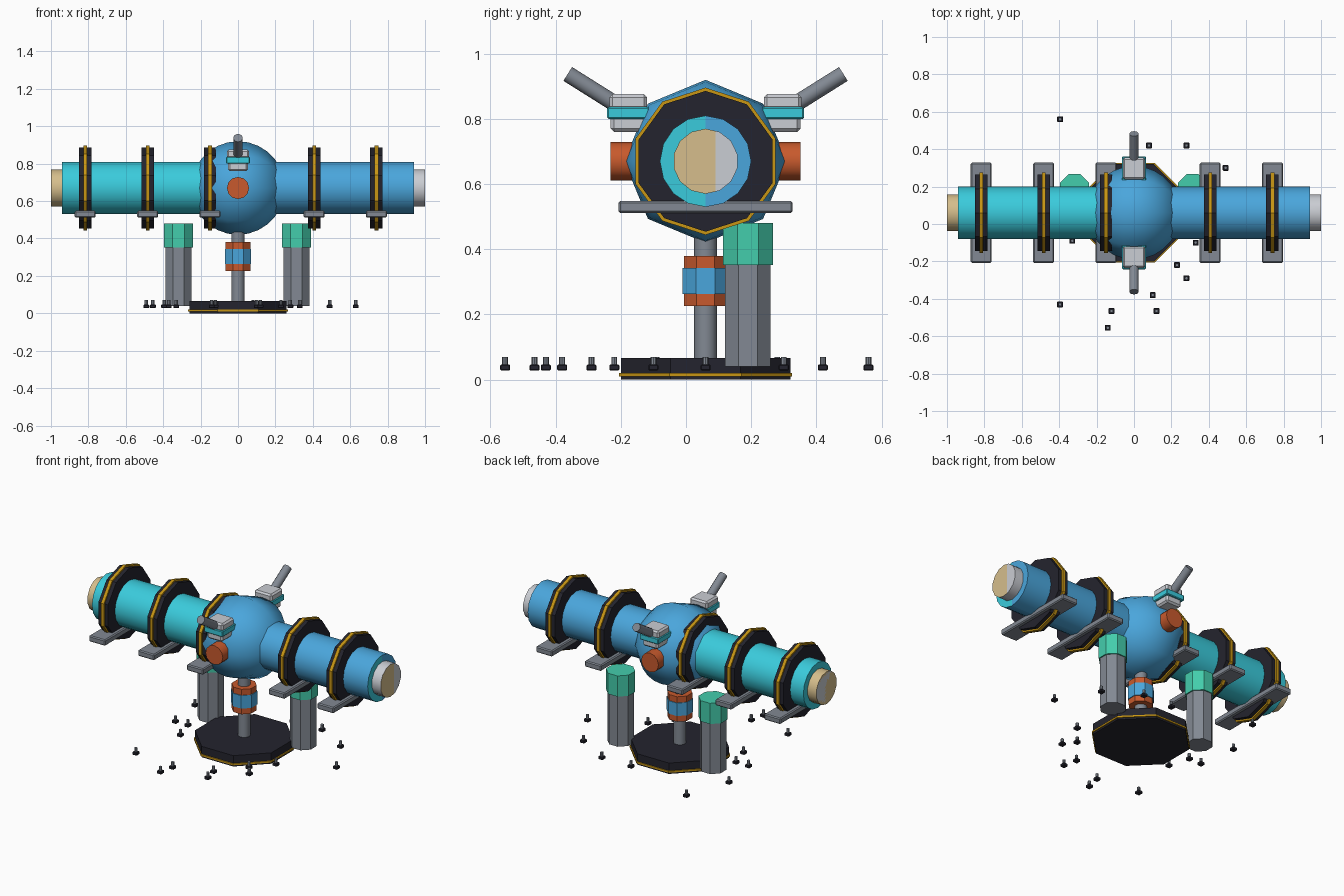
import bpy, bmesh, math
from mathutils import Vector, Matrix

if "Cube" in bpy.data.objects:
    bpy.data.objects.remove(bpy.data.objects["Cube"])


def mat(name, *rgb):
    m = bpy.data.materials.new(name)
    lin = [((c / 255 + 0.055) / 1.055) ** 2.4 for c in rgb]
    m.diffuse_color = (*lin, 1)
    m.use_nodes = True
    m.node_tree.nodes["Principled BSDF"].inputs["Base Color"].default_value = m.diffuse_color
    return m


BLUE = mat("blue", 74, 166, 220)
CYAN = mat("cyan", 58, 203, 220)
BLACK = mat("near_black", 36, 36, 46)
YELLOW = mat("amber", 200, 150, 20)
GRAY = mat("steel_gray", 130, 137, 147)
SILVER = mat("silver", 202, 205, 211)
ORANGE = mat("rust_orange", 200, 90, 45)
GREEN = mat("sea_green", 68, 205, 172)
TAN = mat("tan", 214, 190, 140)

CY, CZ = 0.06, 0.67   # tube axis


def finish(name, bm, mats, smooth=None):
    bmesh.ops.recalc_face_normals(bm, faces=bm.faces)
    me = bpy.data.meshes.new(name)
    bm.to_mesh(me)
    bm.free()
    ob = bpy.data.objects.new(name, me)
    bpy.context.collection.objects.link(ob)
    for m in mats:
        me.materials.append(m)
    if smooth:
        bpy.ops.object.select_all(action='DESELECT')
        ob.select_set(True)
        bpy.context.view_layer.objects.active = ob
        bpy.ops.object.shade_smooth_by_angle(angle=math.radians(smooth))
    return ob


def prism_bm(p0, p1, r, sides, flat=False):
    """Prism from p0 to p1; first corner (or flat) points up, or to +y if upright."""
    p0, p1 = Vector(p0), Vector(p1)
    d = (p1 - p0).normalized()
    up = Vector((0, 1, 0)) if abs(d.z) > 0.99 else Vector((0, 0, 1))
    side = up.cross(d).normalized()
    up = d.cross(side)
    if flat:
        r = r / math.cos(math.pi / sides)   # r is then measured to the flats
    bm = bmesh.new()
    rings = []
    for p in (p0, p1):
        ring = []
        for i in range(sides):
            a = 2 * math.pi * (i + (0.5 if flat else 0)) / sides
            ring.append(bm.verts.new(p + up * r * math.cos(a) + side * r * math.sin(a)))
        rings.append(ring)
    a, b = rings
    for i in range(sides):
        j = (i + 1) % sides
        bm.faces.new((a[i], a[j], b[j], b[i]))
    bm.faces.new(a)
    bm.faces.new(b)
    return bm


def prism(name, p0, p1, r, sides, m, flat=False, smooth=None):
    return finish(name, prism_bm(p0, p1, r, sides, flat), [m], smooth)


def box(name, c, s, m, bevel=0.0):
    bm = bmesh.new()
    bmesh.ops.create_cube(bm, size=1, matrix=Matrix.Translation(c) @ Matrix.Diagonal((*s, 1)))
    if bevel:
        bmesh.ops.bevel(bm, geom=bm.edges[:], offset=bevel, segments=1, affect='EDGES')
    return finish(name, bm, [m])


def split_end(name, x0, x1, r, sides, main, second, y, low):
    """Cylinder along x whose +x end is painted in two colours, split at y."""
    bm = prism_bm((x0, CY, CZ), (x1, CY, CZ), r, sides)
    cap = [f for f in bm.faces if f.calc_center_median().x > x1 - 1e-4]
    geom = cap + list({e for f in cap for e in f.edges}) + list({v for f in cap for v in f.verts})
    bmesh.ops.bisect_plane(bm, geom=geom, plane_co=(0, y, 0), plane_no=(0, 1, 0))
    for f in bm.faces:
        c = f.calc_center_median()
        if c.x > x1 - 1e-4 and (c.y < y) == low:
            f.material_index = 1
    finish(name, bm, [main, second], 30)


# Main tube halves and end lenses
prism("left_tube", (-0.94, CY, CZ), (0, CY, CZ), 0.14, 16, CYAN, smooth=30)
split_end("right_tube", 0, 0.94, 0.14, 16, BLUE, CYAN, CY, True)
prism("left_end_plug", (-1, CY, CZ), (-0.9, CY, CZ), 0.1, 14, TAN, smooth=30)
prism("left_end_face", (-1.0, CY, CZ), (-0.999, CY, CZ), 0.098, 14, SILVER)
split_end("right_end_plug", 0.9, 1.0, 0.1, 14, SILVER, TAN, 0.09, True)

# Central globe, eight-sided around the tube axis
bm = bmesh.new()
bmesh.ops.create_uvsphere(bm, u_segments=8, v_segments=14, radius=0.25,
                          matrix=Matrix.Translation((0, CY, CZ)) @ Matrix.Rotation(math.pi / 2, 4, 'Y'))
finish("central_globe", bm, [BLUE], 60)

# Collars with amber stripe and clamp plates
for i, x in enumerate((-0.817, -0.483, -0.15, 0.407, 0.74)):
    prism(f"collar_{i}", (x - 0.033, CY, CZ), (x + 0.033, CY, CZ), 0.216, 10, BLACK)
    prism(f"collar_stripe_{i}", (x - 0.01, CY, CZ), (x + 0.01, CY, CZ), 0.226, 10, YELLOW)
    box(f"clamp_plate_{i}", (x, CY, 0.53), (0.112, 0.535, 0.037), GRAY, 0.006)

# Side knobs, boxes and handles, mirrored front to back
for tag, s in (("front", -1), ("back", 1)):
    def Y(d):
        return CY + s * d
    prism(f"{tag}_knob", (0, Y(0.15), CZ), (0, Y(0.292), CZ), 0.059, 12, ORANGE, smooth=35)
    box(f"{tag}_bracket_top", (0, Y(0.237), 0.852), (0.12, 0.116, 0.048), SILVER, 0.01)
    box(f"{tag}_bracket_band", (0, Y(0.237), 0.818), (0.126, 0.13, 0.036), CYAN, 0.004)
    box(f"{tag}_bracket_base", (0, Y(0.235), 0.785), (0.105, 0.112, 0.05), SILVER, 0.01)
    prism(f"{tag}_handle", (0, Y(0.24), 0.823), (0, Y(0.423), 0.938), 0.025, 12, GRAY, smooth=35)

# Centre pole, coupling and base
prism("centre_pole", (0, CY, 0.04), (0, CY, 0.47), 0.035, 14, GRAY, smooth=35)
prism("coupling", (0, CY, 0.226), (0, CY, 0.38), 0.066, 8, ORANGE, flat=True)
prism("coupling_band", (0, CY, 0.263), (0, CY, 0.343), 0.07, 8, BLUE, flat=True)
prism("base_plate", (0, CY, 0), (0, CY, 0.067), 0.26, 8, BLACK, flat=True)
prism("base_stripe", (0, CY, 0.01), (0, CY, 0.02), 0.266, 8, YELLOW, flat=True)

# Support posts with green caps
for tag, x in (("left", -0.318), ("right", 0.313)):
    prism(f"{tag}_post", (x, 0.19, 0.04), (x, 0.19, 0.36), 0.07, 8, GRAY, flat=True)
    prism(f"{tag}_post_cap", (x, 0.19, 0.352), (x, 0.19, 0.48), 0.077, 8, GREEN, flat=True)

# Loose bolts scattered around the base
bolts = [(-.395, .56), (.08, .42), (.28, .42), (.49, .30), (-.33, -.09), (.23, -.22),
         (.28, -.29), (-.395, -.43), (.10, -.38), (-.12, -.465), (.12, -.465), (-.14, -.555),
         (-.455, .04), (-.37, .04), (-.49, .28), (.33, -.10), (.63, .06)]
for i, (x, y) in enumerate(bolts):
    box(f"bolt_head_{i}", (x, y, 0.037), (0.031, 0.031, 0.018), BLACK, 0.003)
    prism(f"bolt_shaft_{i}", (x, y, 0.04), (x, y, 0.07), 0.009, 8, GRAY)
